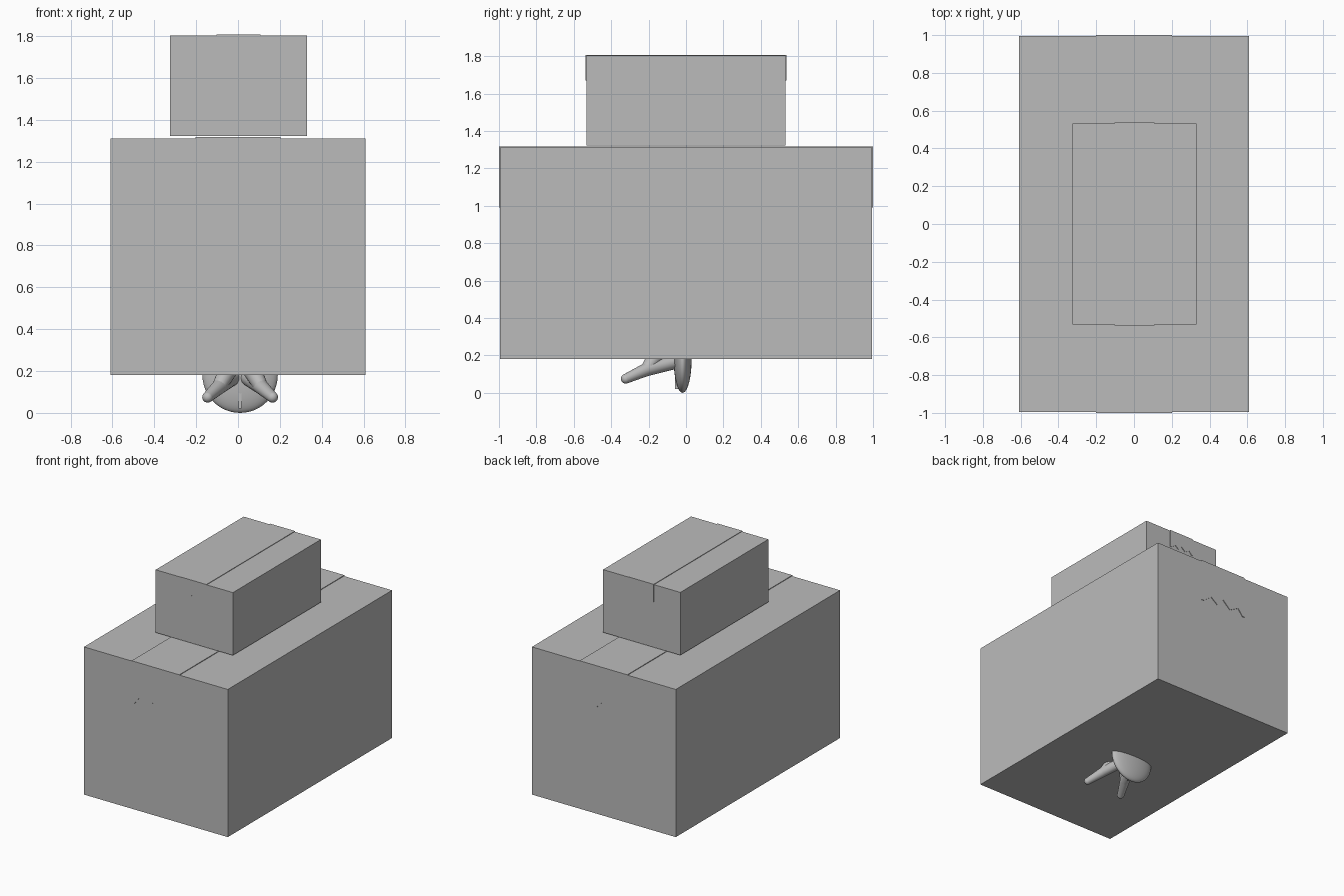
import bpy, bmesh, math
from mathutils import Vector, Matrix

if "Cube" in bpy.data.objects:
    bpy.data.objects.remove(bpy.data.objects["Cube"])

grey = bpy.data.materials.new("grey")
grey.diffuse_color = (0.5, 0.5, 0.5, 1)
grey.use_nodes = True
grey.node_tree.nodes["Principled BSDF"].inputs["Base Color"].default_value = grey.diffuse_color


def finish(bm, name, smooth=False):
    bmesh.ops.recalc_face_normals(bm, faces=bm.faces[:])
    mesh = bpy.data.meshes.new(name)
    bm.to_mesh(mesh)
    bm.free()
    mesh.materials.append(grey)
    for p in mesh.polygons:
        p.use_smooth = smooth
    ob = bpy.data.objects.new(name, mesh)
    bpy.context.collection.objects.link(ob)
    return ob


def add_box(bm, lo, hi):
    lo, hi = Vector(lo), Vector(hi)
    m = Matrix.Translation((lo + hi) / 2) @ Matrix.Diagonal((*(hi - lo), 1))
    bmesh.ops.create_cube(bm, size=1, matrix=m)


def box(name, lo, hi):
    bm = bmesh.new()
    add_box(bm, lo, hi)
    return finish(bm, name)


def tape(name, cx, half_w, half_y, top, drop, tooth, thick):
    """Strip along the box top, with a torn zigzag flap over each end."""
    bm = bmesh.new()
    add_box(bm, (cx - half_w, -half_y - thick, top),
            (cx + half_w, half_y + thick, top + thick))
    teeth = [(-1, 0), (-.9, 0), (-.7, .75), (-.32, .15), (0, 1),
             (.28, .15), (.55, .75), (.9, 0), (1, 0)]
    edge = [(cx + u * half_w, drop + v * tooth) for u, v in teeth]
    edge += [(cx + half_w, top), (cx - half_w, top)]
    for s in (-1, 1):
        face = bm.faces.new([bm.verts.new((x, s * half_y, z)) for x, z in edge])
        ext = bmesh.ops.extrude_face_region(bm, geom=[face])
        moved = [v for v in ext["geom"] if isinstance(v, bmesh.types.BMVert)]
        bmesh.ops.translate(bm, verts=moved, vec=(0, s * thick, 0))
    return finish(bm, name)


def add_limb(bm, a, b, r1, r2):
    """Tapered limb with a rounded tip."""
    a, b = Vector(a), Vector(b)
    d = b - a
    m = Matrix.Translation((a + b) / 2) @ d.to_track_quat('Z', 'Y').to_matrix().to_4x4()
    bmesh.ops.create_cone(bm, cap_ends=False, segments=20, radius1=r1,
                          radius2=r2, depth=d.length, matrix=m)
    bmesh.ops.create_uvsphere(bm, u_segments=20, v_segments=12, radius=r2,
                              matrix=Matrix.Translation(b))


# Stacked cartons
box("large_carton", (-.61, -.995, .18), (.61, .995, 1.312))
box("small_carton", (-.325, -.533, 1.322), (.33, .533, 1.803))

# Packing tape
tape("large_tape", 0, .202, .995, 1.312, .99, .07, .005)
tape("small_tape", .003, .105, .533, 1.803, 1.67, .035, .004)

# Rounded shell poking out underneath
bm = bmesh.new()
bmesh.ops.create_uvsphere(bm, u_segments=40, v_segments=24, radius=1,
                          matrix=Matrix.Translation((.01, -.018, .18))
                          @ Matrix.Diagonal((.18, .048, .18, 1)))
finish(bm, "shell", True)

# Ridge down the middle of the shell
box("shell_ridge", (.003, -.06, .02), (.017, -.02, .18))

# Pair of splayed prongs with a spur rising into the carton
for side, name in ((-1, "left_prong"), (1, "right_prong")):
    bm = bmesh.new()
    tip = (.01 + side * .155, -.322, .075)
    knee = (.01 + side * .10, -.21, .125)
    add_limb(bm, (.01 + side * .035, -.04, .17), knee, .038, .036)
    add_limb(bm, knee, tip, .036, .026)
    add_limb(bm, (.01 + side * .06, -.16, .2), knee, .045, .034)
    finish(bm, name, True)
